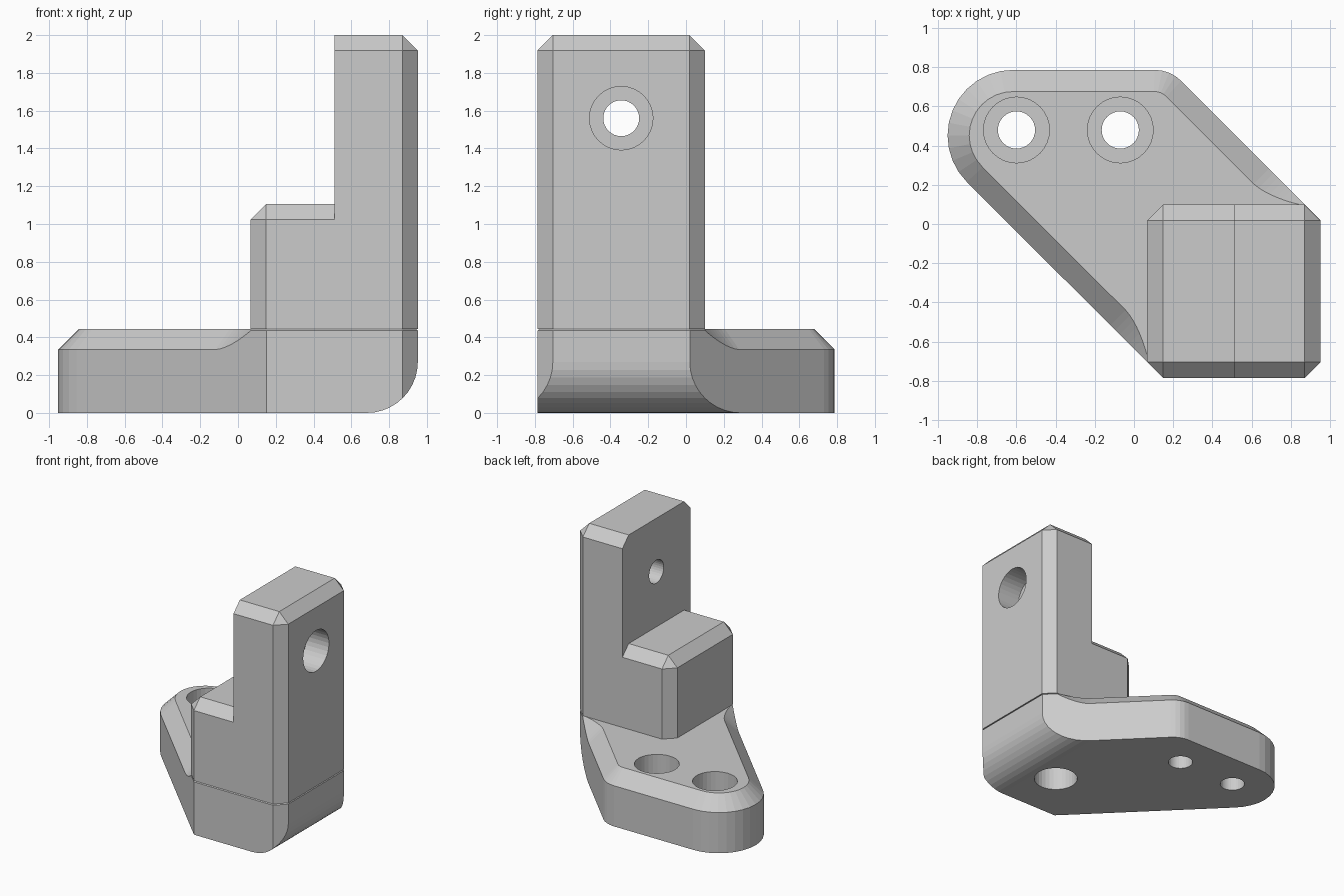
import bpy, bmesh, math
from mathutils import Vector, Matrix

if "Cube" in bpy.data.objects:
    bpy.data.objects.remove(bpy.data.objects["Cube"])

TOP = 0.445       # top of the foot plate
BIG, SMALL = 0.11, 0.01   # plate chamfer sizes


def finish(bm, name):
    bmesh.ops.recalc_face_normals(bm, faces=bm.faces)
    mesh = bpy.data.meshes.new(name)
    bm.to_mesh(mesh)
    bm.free()
    ob = bpy.data.objects.new(name, mesh)
    bpy.context.collection.objects.link(ob)
    return ob


def loft(loops, name):
    bm = bmesh.new()
    rings = [[bm.verts.new(p) for p in loop] for loop in loops]
    n = len(rings[0])
    for a, b in zip(rings, rings[1:]):
        for i in range(n):
            j = (i + 1) % n
            bm.faces.new((a[i], a[j], b[j], b[i]))
    bm.faces.new(rings[0][::-1])
    bm.faces.new(rings[-1])
    return finish(bm, name)


def hull(points, name):
    bm = bmesh.new()
    for p in points:
        bm.verts.new(p)
    bmesh.ops.convex_hull(bm, input=bm.verts)
    bmesh.ops.dissolve_limit(bm, angle_limit=0.01, verts=bm.verts, edges=bm.edges)
    return finish(bm, name)


def combine(ob, other, op='DIFFERENCE'):
    mod = ob.modifiers.new(op, 'BOOLEAN')
    mod.operation, mod.object, mod.solver = op, other, 'EXACT'
    bpy.context.view_layer.objects.active = ob
    bpy.ops.object.modifier_apply(modifier=mod.name)
    bpy.data.objects.remove(other)


def drill(ob, start, direction, depth, r):
    d = Vector(direction)
    bm = bmesh.new()
    m = Matrix.Translation(Vector(start) + d * depth / 2) @ d.to_track_quat('Z', 'Y').to_matrix().to_4x4()
    bmesh.ops.create_cone(bm, cap_ends=True, segments=32, radius1=r, radius2=r, depth=depth, matrix=m)
    combine(ob, finish(bm, "cutter"))


def arc(cx, cy, r, a0, a1, n):
    angles = [math.radians(a0 + (a1 - a0) * i / n) for i in range(n + 1)]
    return [(cx + r * math.cos(a), cy + r * math.sin(a)) for a in angles]


# Foot plate outline: (x, y, chamfer), the chamfer running out beside the block
outline = [(x, y, SMALL) for x, y in
           ((0.15, -0.787), (0.87, -0.787), (0.952, -0.705), (0.952, 0.02))]
STEPS = 8
for i in range(STEPS + 1):
    t = i / STEPS
    x = 0.87 - 0.18 * t
    outline.append((x, 0.972 - x, SMALL + (BIG - SMALL) * (1 - (1 - t) ** 1.6)))
outline += [(x, y, BIG) for x, y in arc(0.106, 0.597, 0.19, 45, 90, 4)]
outline += [(x, y, BIG) for x, y in arc(-0.617, 0.452, 0.335, 90, 225, 12)]
for i in range(STEPS + 1):
    t = i / STEPS
    x = -0.12 + 0.187 * t
    outline.append((x, -0.638 - x, BIG - (BIG - SMALL) * t ** 1.6))


def inset(i):
    p, q, r = (Vector(outline[(i + k) % len(outline)][:2]) for k in (-1, 0, 1))
    n1 = (q - p).normalized().orthogonal()
    n2 = (r - q).normalized().orthogonal()
    m = (n1 + n2).normalized()
    v = q + m * outline[i][2] / m.dot(n1)
    return (v.x, v.y, TOP)


foot = loft([[(x, y, 0) for x, y, c in outline],
             [(x, y, TOP - c) for x, y, c in outline],
             [inset(i) for i in range(len(outline))]], "foot_plate")

# Rounded lower right edge
R = 0.27
profile = arc(0.952 - R, R, R, -90, 0, 10) + [(1.2, R), (1.2, -0.2), (0.952 - R, -0.2)]
combine(foot, loft([[(x, y, z) for x, z in profile] for y in (-1.2, 1.2)], "cutter"))

# Two counterbored screw holes from above, one from below
for x in (-0.60, -0.07):
    drill(foot, (x, 0.48, 0.6), (0, 0, -1), 0.8, 0.095)
    drill(foot, (x, 0.48, 0.6), (0, 0, -1), 0.38, 0.168)
drill(foot, (0.51, -0.343, -0.2), (0, 0, 1), 0.8, 0.095)
drill(foot, (0.51, -0.343, -0.2), (0, 0, 1), 0.42, 0.168)


# Stepped block: chamfered on all outer edges, square at the step
def half_block(inner, outer, top, name):
    c = 0.082
    e = outer - math.copysign(c, outer - inner)
    pts = []
    for y, s in ((-0.787, 1), (0.1, -1)):
        for z in (TOP, top - c):
            pts += [(inner, y, z), (e, y, z), (outer, y + s * c, z)]
        pts += [(inner, y + s * c, top), (e, y + s * c, top)]
    return hull(pts, name)


block = half_block(0.51, 0.952, 2.0, "upright_block")
combine(block, half_block(0.6, 0.067, 1.105, "step"), 'UNION')

# Counterbored hole through the upright
drill(block, (1.2, -0.343, 1.56), (-1, 0, 0), 0.9, 0.095)
drill(block, (1.2, -0.343, 1.56), (-1, 0, 0), 0.45, 0.168)
